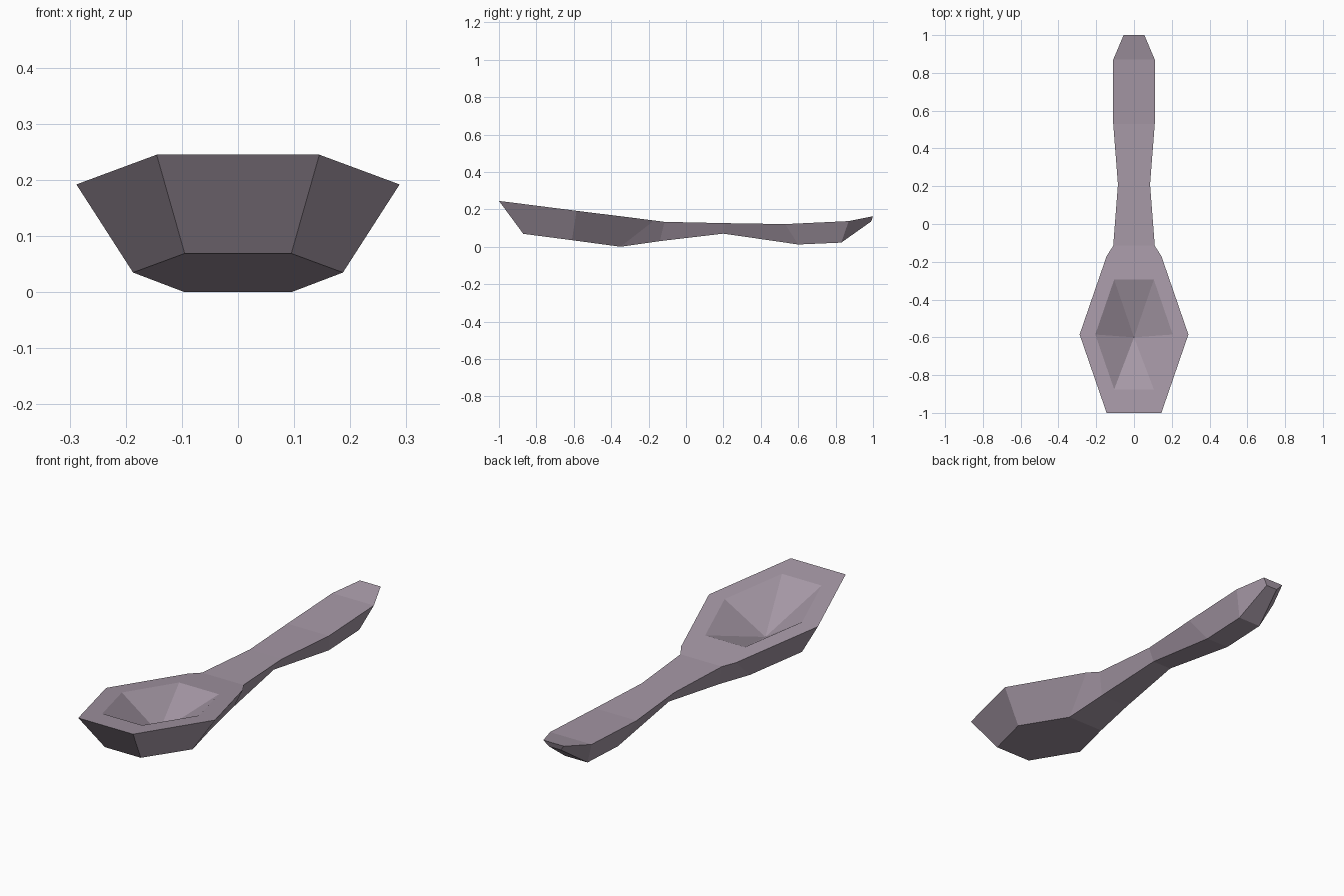
import bpy, bmesh

if "Cube" in bpy.data.objects:
    bpy.data.objects.remove(bpy.data.objects["Cube"])

# half-width, y, z of the top rim and of the matching underside outline, bowl to handle tip
rim = [(.145, -1, .245), (.288, -.585, .192), (.145, -.17, .14), (.11, -.115, .133),
       (.085, .21, .126), (.11, .53, .121), (.11, .87, .137), (.055, 1, .163)]
under = [(.095, -.87, .069), (.187, -.61, .035), (.095, -.35, 0), (.076, -.14, .03),
         (.05, .2, .07), (.06, .6, .012), (.06, .83, .022), (.03, .99, .135)]
# opening of the scooped hollow and its lowest point
inner = [(.105, -.875, .229), (.205, -.585, .192), (.105, -.295, .156)]
bottom_of_hollow = (0, -.6, .06)

bm = bmesh.new()


def pair(points):
    """Mirror each outline point into a (left, right) vertex pair."""
    return [(bm.verts.new((-x, y, z)), bm.verts.new((x, y, z))) for x, y, z in points]


R, U, I = pair(rim), pair(under), pair(inner)
deep = bm.verts.new(bottom_of_hollow)

# sides and underside
for i in range(len(rim) - 1):
    for s in (0, 1):
        bm.faces.new((R[i][s], R[i + 1][s], U[i + 1][s], U[i][s]))
    bm.faces.new((U[i][0], U[i + 1][0], U[i + 1][1], U[i][1]))

# front and tip ends
for k in (0, -1):
    bm.faces.new((R[k][0], R[k][1], U[k][1], U[k][0]))

# flat border around the hollow, and the hollow itself
for i in range(2):
    for s in (0, 1):
        bm.faces.new((R[i][s], R[i + 1][s], I[i + 1][s], I[i][s]))
        bm.faces.new((I[i][s], I[i + 1][s], deep))
for k in (0, 2):
    bm.faces.new((R[k][0], R[k][1], I[k][1], I[k][0]))
    bm.faces.new((I[k][0], I[k][1], deep))

# handle top
for i in range(2, len(rim) - 1):
    bm.faces.new((R[i][0], R[i][1], R[i + 1][1], R[i + 1][0]))

bmesh.ops.recalc_face_normals(bm, faces=bm.faces[:])
mesh = bpy.data.meshes.new("spoon")
bm.to_mesh(mesh)
bm.free()

metal = bpy.data.materials.new("mauve_grey")
metal.diffuse_color = (.38, .315, .38, 1)
metal.use_nodes = True
metal.node_tree.nodes["Principled BSDF"].inputs["Base Color"].default_value = metal.diffuse_color
mesh.materials.append(metal)
bpy.context.collection.objects.link(bpy.data.objects.new("spoon", mesh))
